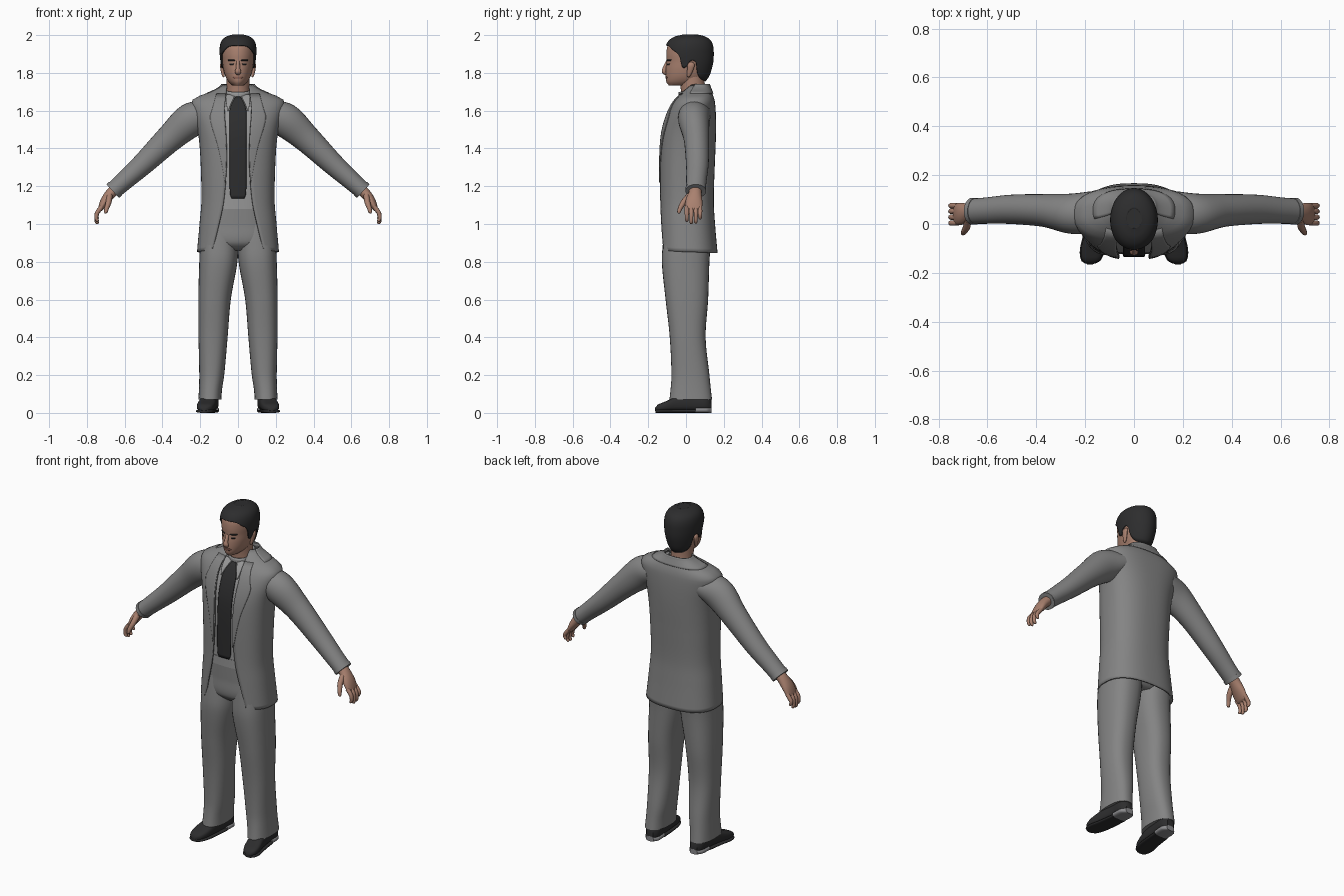
import bpy, bmesh
from math import sin, cos, asin, pi, radians
from mathutils import Vector

if "Cube" in bpy.data.objects:
    bpy.data.objects.remove(bpy.data.objects["Cube"])


def material(name, r, g, b):
    m = bpy.data.materials.new(name)
    m.use_nodes = True
    m.diffuse_color = (r, g, b, 1)
    bsdf = m.node_tree.nodes["Principled BSDF"]
    bsdf.inputs["Base Color"].default_value = (r, g, b, 1)
    bsdf.inputs["Roughness"].default_value = 0.8
    return m


SUIT = material("suit grey", .23, .23, .23)
SHIRT = material("shirt grey", .31, .31, .31)
BLACK = material("soft black", .026, .026, .027)
SKIN = material("skin", .40, .22, .16)
LIPS = material("lips", .26, .12, .09)
HEEL = material("heel grey", .25, .25, .26)


def sample(keys, t):
    """Smooth interpolation of rows whose first value is the parameter."""
    t = min(max(t, keys[0][0]), keys[-1][0])
    i = max(k for k in range(len(keys) - 1) if keys[k][0] <= t)
    a, b = keys[i], keys[i + 1]
    p, q = keys[max(i - 1, 0)], keys[min(i + 2, len(keys) - 1)]
    h = b[0] - a[0]
    s = (t - a[0]) / h
    out = []
    for j in range(1, len(a)):
        m0 = (b[j] - p[j]) / (b[0] - p[0]) * h
        m1 = (q[j] - a[j]) / (q[0] - a[0]) * h
        out.append(a[j] * (2*s**3 - 3*s*s + 1) + m0 * (s**3 - 2*s*s + s)
                   + b[j] * (3*s*s - 2*s**3) + m1 * (s**3 - s*s))
    return out


def grid(name, mat, f, nu, nv, wrap=False, caps=False, thick=0, mirror=False):
    """Surface from f(u, v), both running from 0 to 1."""
    bm = bmesh.new()
    cols = nu if wrap else nu + 1
    rows = [[bm.verts.new(f(i / nu, j / nv)) for i in range(cols)] for j in range(nv + 1)]
    for r0, r1 in zip(rows, rows[1:]):
        for i in range(nu):
            k = (i + 1) % cols
            bm.faces.new((r0[i], r0[k], r1[k], r1[i]))
    if caps:
        bm.faces.new(rows[0])
        bm.faces.new(rows[-1])
    bmesh.ops.recalc_face_normals(bm, faces=bm.faces)
    me = bpy.data.meshes.new(name)
    bm.to_mesh(me)
    bm.free()
    me.materials.append(mat)
    me.polygons.foreach_set("use_smooth", [True] * len(me.polygons))
    me.set_sharp_from_angle(angle=radians(45))
    ob = bpy.data.objects.new(name, me)
    bpy.context.collection.objects.link(ob)
    if thick:
        mod = ob.modifiers.new("thickness", 'SOLIDIFY')
        mod.thickness, mod.offset = thick, 0
    if mirror:
        ob.modifiers.new("mirror", 'MIRROR')
    return ob


def power(v, e):
    return abs(v) ** (2 / e) * (1 if v > 0 else -1)


def surf(keys, z, a, off=0, e=2.0, shifted=False):
    """Point on an upright body; angle 0 faces the front."""
    row = sample(keys, z)
    w, yf, yb = row[0] + off, row[1] - off, row[2] + off
    x = w * power(sin(a), e) + (row[3] if shifted else 0)
    return Vector((x, (yf + yb) / 2 - (yb - yf) / 2 * power(cos(a), e), z))


def angle_at(keys, z, x, e):
    w = sample(keys, z)[0]
    return asin(min(abs(x) / w, 1) ** (e / 2)) * (1 if x > 0 else -1)


def loft(name, mat, keys, z0, z1, off=0, e=2.0, nu=40, nv=24, shifted=False, mirror=False):
    grid(name, mat, lambda u, v: surf(keys, z0 + (z1 - z0) * v, 2 * pi * u, off, e, shifted),
         nu, nv, wrap=True, caps=True, mirror=mirror)


def patch(name, mat, keys, edges, off, e, thick=.004, mirror=True, nu=8, nv=16):
    """Thin plate on the front; edges hold height, inner x, outer x."""
    def f(u, v):
        z = edges[0][0] + (edges[-1][0] - edges[0][0]) * v
        x0, x1 = sample(edges, z)
        return surf(keys, z, angle_at(keys, z, x0 + (x1 - x0) * u, e), off, e)
    grid(name, mat, f, nu, nv, thick=thick, mirror=mirror)


def tube(name, mat, pts, nu=16, nv=16, mirror=True):
    """Oval tube; pts hold x, y, z, in-plane radius, y radius."""
    keys = [(i, *p) for i, p in enumerate(pts)]

    def f(u, v):
        t = v * (len(pts) - 1)
        x, y, z, ra, rb = sample(keys, t)
        d = Vector(sample(keys, t + .05)[:3]) - Vector(sample(keys, t - .05)[:3])
        n = d.cross(Vector((0, 1, 0))).normalized()
        b = n.cross(d).normalized()
        return Vector((x, y, z)) + n * ra * cos(2 * pi * u) + b * rb * sin(2 * pi * u)
    grid(name, mat, f, nu, nv, wrap=True, caps=True, mirror=mirror)


# Jacket: height, half width, front, back, half opening
E = 2.5
TORSO = [(.86, .213, -.138, .163, .135), (1.0, .2, -.138, .15, .1), (1.12, .19, -.138, .143, .075),
         (1.3, .193, -.138, .148, .06), (1.42, .2, -.134, .153, .06), (1.5, .211, -.124, .155, .064),
         (1.58, .232, -.10, .154, .07), (1.64, .243, -.07, .15, .07), (1.665, .225, -.05, .145, .066),
         (1.69, .16, -.025, .135, .062), (1.715, .105, 0, .125, .06), (1.735, .078, .02, .117, .056)]


def jacket(u, v):
    z = .86 + .875 * v
    a0 = angle_at(TORSO, z, sample(TORSO, z)[3], E)
    p = surf(TORSO, z, a0 + (2 * pi - 2 * a0) * u, 0, E)
    p.z -= .014 * sin(pi * u) * max(0, 1 - v * 5)
    return p


grid("jacket_body", SUIT, jacket, 56, 44, thick=.008)
patch("lapels", SUIT, TORSO, [(1.22, .062, .066), (1.4, .06, .10), (1.56, .068, .145),
                              (1.6, .07, .135), (1.69, .062, .11)], .006, E)
grid("jacket_collar", SUIT,
     lambda u, v: surf(TORSO, 1.69 + .05 * v, pi * (.4 + 1.2 * u), .007, E), 28, 6, thick=.007)
tube("sleeves", SUIT, [(.16, .05, 1.585, .07, .085), (.25, .042, 1.55, .09, .083),
                       (.36, .055, 1.455, .074, .068), (.5, .06, 1.32, .059, .06),
                       (.6, .055, 1.23, .05, .054), (.662, .052, 1.175, .046, .052)], 28, 30)
tube("sleeve_cuffs", SUIT, [(.648, .052, 1.188, .049, .055), (.663, .052, 1.174, .049, .055)], 28, 2)

# Shirt and tie
loft("shirt_body", SHIRT, TORSO, 1.08, 1.70, -.014, E, nv=36)


def shirt_collar(u, v):
    a = 2 * pi * u
    back = (1 - cos(a)) / 2
    return (.072 * sin(a), .036 - .072 * cos(a), 1.66 + .03 * back + .038 * v)


grid("shirt_collar", SHIRT, shirt_collar, 32, 3, wrap=True, thick=.005)
patch("collar_points", SHIRT, TORSO, [(1.6, .052, .056), (1.64, .036, .064), (1.685, .015, .064)], -.006, E)
patch("tie", BLACK, TORSO, [(1.135, -.034, .034), (1.16, -.044, .044), (1.4, -.045, .045),
                            (1.6, -.045, .045), (1.64, -.032, .032), (1.675, -.012, .012)],
      -.006, E, .006, False, nv=30)

# Trousers: height, half width, front, back, centre x
LEG = [(.07, .061, -.088, .138, .149), (.12, .061, -.082, .132, .146), (.2, .066, -.077, .124, .139),
       (.4, .077, -.086, .104, .132), (.6, .086, -.108, .117, .124), (.8, .101, -.128, .124, .104),
       (.9, .1, -.122, .13, .1), (1.0, .09, -.11, .125, .095)]
loft("trouser_legs", SUIT, LEG, .07, 1.0, 0, 2.4, 32, 36, True, True)
HIPS = [(.86, .10, -.08, .10), (.9, .18, -.118, .135), (1.0, .185, -.12, .135), (1.13, .17, -.121, .125)]
loft("trouser_hips", SUIT, HIPS, .86, 1.125, 0, 2.5)
loft("waistband", SHIRT, HIPS, 1.098, 1.132, .005, 2.5, nv=2)

# Shoes: length position, centre x, half width, top height
SHOE = [(-.165, .18, .012, .026), (-.152, .177, .034, .042), (-.11, .171, .047, .06),
        (-.05, .16, .046, .085), (.04, .15, .043, .1), (.11, .146, .042, .095), (.135, .145, .022, .075)]


def shoe_part(name, mat, y0, y1, z0, z1, grow):
    def f(u, v):
        y = y0 + (y1 - y0) * v
        cx, w, top = sample(SHOE, y)
        top = min(top, z1)
        a = 2 * pi * u
        return (cx + (w + grow) * power(cos(a), 3), y, (z0 + top) / 2 + (top - z0) / 2 * power(sin(a), 3))
    grid(name, mat, f, 24, 20, wrap=True, caps=True, mirror=True)


shoe_part("shoe_uppers", BLACK, -.165, .135, .01, 1, 0)
shoe_part("shoe_soles", BLACK, -.162, .05, 0, .018, .004)
shoe_part("shoe_heels", HEEL, .05, .136, 0, .03, .003)

# Hands
tube("palms", SKIN, [(.645, .05, 1.19, .028, .033), (.675, .048, 1.16, .028, .035),
                     (.705, .042, 1.12, .024, .045), (.728, .04, 1.08, .014, .044),
                     (.734, .04, 1.068, .006, .036)], 20)
for name, y, tip in (("index", .004, 1.012), ("middle", .028, 1.0),
                     ("ring", .052, 1.003), ("little", .075, 1.025)):
    tube(name + "_fingers", SKIN, [(.722, y, 1.09, .012, .0115), (.745, y, 1.06, .0115, .0115),
                                   (.75, y, tip + .02, .01, .01), (.744, y, tip + .005, .008, .008),
                                   (.742, y, tip, .003, .003)], 10)
tube("thumbs", SKIN, [(.68, .02, 1.15, .016, .018), (.685, -.012, 1.115, .015, .016),
                      (.695, -.03, 1.085, .012, .012), (.7, -.038, 1.062, .009, .009),
                      (.7, -.04, 1.056, .003, .003)], 12)

# Head and neck
HEAD = [(1.733, .028, -.09, .05), (1.75, .048, -.103, .085), (1.78, .066, -.107, .112),
        (1.82, .077, -.107, .126), (1.86, .083, -.103, .135), (1.9, .087, -.104, .137),
        (1.94, .086, -.098, .134), (1.97, .075, -.08, .12), (1.988, .052, -.05, .092),
        (1.997, .022, -.01, .055)]
loft("head", SKIN, HEAD, 1.733, 1.996, nu=48, nv=36)
tube("neck", SKIN, [(0, .042, 1.64, .066, .066), (0, .036, 1.72, .061, .064),
                    (0, .03, 1.8, .062, .07)], 28, mirror=False)
HAIRLINE = [(0, 1.945), (30, 1.94), (50, 1.918), (66, 1.89), (74, 1.835), (84, 1.828), (92, 1.862),
            (107, 1.855), (116, 1.8), (135, 1.768), (180, 1.757)]


def hair(u, v):
    deg = abs(u * 360 - 180)
    z0 = sample(HAIRLINE, deg)[0]
    p = surf(HEAD, z0 + (1.997 - z0) * (1 - (1 - v) ** 1.6), 2 * pi * u - pi, .007)
    p.z += .003 * v
    return p


grid("hair", BLACK, hair, 80, 22, wrap=True, thick=.006)
grid("hair_crown", BLACK, lambda u, v: surf(HEAD, 1.997, 2 * pi * u, .008 - .03 * v)
     + Vector((0, 0, .005)), 24, 1, wrap=True, caps=True)
tube("nose", SKIN, [(0, -.097, 1.862, .009, .008), (0, -.112, 1.826, .011, .011),
                    (0, -.116, 1.806, .017, .012), (0, -.104, 1.793, .01, .007)], 14, mirror=False)
tube("ears", SKIN, [(.08, .022, 1.855, .004, .01), (.086, .026, 1.843, .009, .019),
                    (.083, .022, 1.815, .009, .016), (.077, .014, 1.785, .007, .009),
                    (.075, .012, 1.778, .003, .004)], 14)
patch("eyebrows", BLACK, HEAD, [(1.864, .016, .05), (1.87, .018, .052)], .001, 2, .003, nv=2)
patch("eyes", BLACK, HEAD, [(1.843, .024, .042), (1.85, .022, .044)], .0005, 2, .002, nv=2)
patch("mouth", LIPS, HEAD, [(1.77, -.015, .015), (1.775, -.025, .025), (1.782, -.018, .018)],
      .001, 2, .004, False, nv=4)
